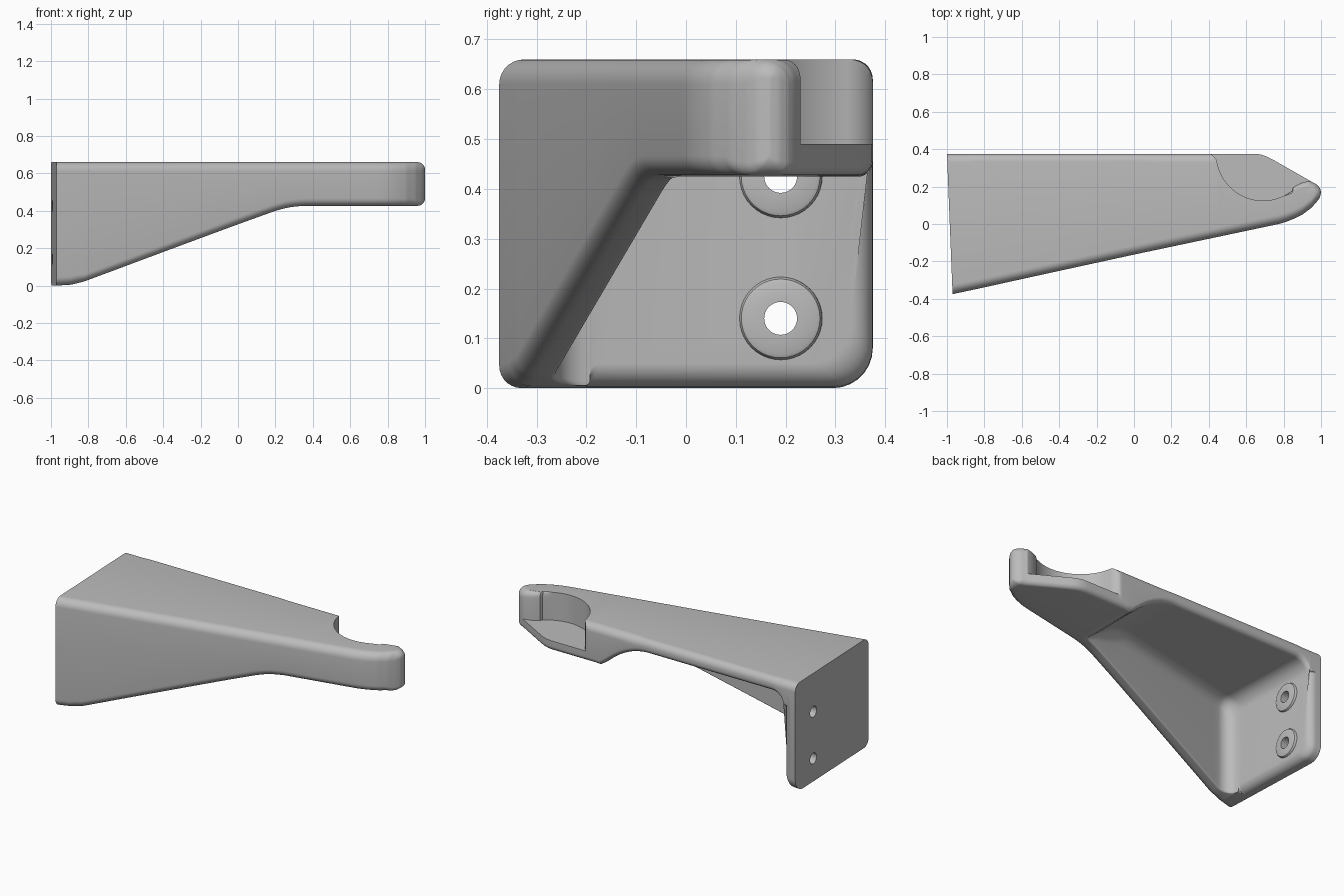
import bpy, bmesh
from math import sin, cos, pi, sqrt, radians
from mathutils import Matrix

cube = bpy.data.objects.get("Cube")
if cube:
    bpy.data.objects.remove(cube, do_unlink=True)

grey = bpy.data.materials.new("plain grey")
grey.use_nodes = True
grey.diffuse_color = (0.5, 0.5, 0.5, 1)
grey.node_tree.nodes["Principled BSDF"].inputs["Base Color"].default_value = (0.5, 0.5, 0.5, 1)

TOP, BACK, PLATE_X, FILLET, EDGE = 0.66, 0.375, -0.92, 0.085, 0.045
HOLES = ((0.19, 0.14), (0.19, 0.425))

# Outline curves along the arm: lower edge, front edge and back edge
LOWER = [(-1, 0), (-.92, .005), (-.85, .022), (-.78, .047), (.2, .4), (.27, .419), (.35, .427), (1, .427)]
FRONT = [(-1, -.375), (.75, -.005), (.79, .004), (.84, .02), (.9, .05), (.95, .088), (.98, .122),
         (.994, .143), (1, .165)]
REAR = [(-1, BACK), (.65, BACK), (.68, .372), (.72, .357), (.95, .226), (.97, .216), (.985, .204),
        (.996, .187), (1, .17)]


def along(table, x):
    for (x0, v0), (x1, v1) in zip(table, table[1:]):
        if x <= x1:
            return v0 + (v1 - v0) * (x - x0) / (x1 - x0)
    return table[-1][1]


def finish(bm, name, smooth=True):
    bmesh.ops.recalc_face_normals(bm, faces=bm.faces)
    mesh = bpy.data.meshes.new(name)
    bm.to_mesh(mesh)
    bm.free()
    mesh.materials.append(grey)
    obj = bpy.data.objects.new(name, mesh)
    bpy.context.collection.objects.link(obj)
    if smooth:
        shade(obj)
    return obj


def shade(obj):
    bpy.ops.object.select_all(action='DESELECT')
    obj.select_set(True)
    bpy.context.view_layer.objects.active = obj
    bpy.ops.object.shade_smooth_by_angle(angle=radians(32))


def skin(rings):
    """Closed mesh through rings of points."""
    bm = bmesh.new()
    rings = [[bm.verts.new(p) for p in ring] for ring in rings]
    for r0, r1 in zip(rings, rings[1:]):
        for i in range(len(r0)):
            j = (i + 1) % len(r0)
            bm.faces.new((r0[i], r0[j], r1[j], r1[i]))
    bm.faces.new(rings[0])
    bm.faces.new(rings[-1])
    bmesh.ops.remove_doubles(bm, verts=bm.verts, dist=0.0001)
    bmesh.ops.dissolve_degenerate(bm, edges=bm.edges, dist=0.0001)
    return bm


def section(x, solid, e=0):
    """Rounded angle-shaped cross-section; a full block when solid, its rim drawn in by e."""
    zb, yf, yb, zt = along(LOWER, x), along(FRONT, x), along(REAR, x), TOP
    if x > 0.96:                                   # round the nose
        s = 0.04 - sqrt(max(0, 0.04 ** 2 - (x - 0.96) ** 2))
        zb, zt = zb + s, zt - s
    gap = max(0, FILLET - max(0, x - PLATE_X))     # fillet against the wall plate
    drop = FILLET - sqrt(FILLET ** 2 - gap ** 2)
    rise = max(0, x / 0.31)                        # cavity runs out into the solid end
    yi = min(yf + 0.08 + drop, (yf + yb) / 2)
    zi = zb + e if solid else max(zb, TOP - 0.08 - drop - 0.15 * rise ** 2)
    half = (yb - yf) * 0.49
    thick, deep = (zt - zi) / 2, (zi - zb) / 2
    plate = solid and x < 0
    r6 = min(.08 if plate else .03, thick, (yb - yi) * .49)
    zj = TOP - 0.1 - FILLET / 2 if plate else zi + r6
    corners = [
        (yb, zt, min(.045, half, thick), (0, -1), (-1, 0)),
        (yf, zt, min(.05, half), (1, 0), (0, -1)),
        (yf, zb, min(.045, (yi - yf) * .49), (0, 1), (1, 0)),
        (yi, zb, min(.01, deep), (-1, 0), (0, 1)),
        (yi, zi, min(.07, deep, (yb - yi) * .49), (0, -1), (1, 0)),
        (yb - e, zi, r6, (-1, 0), (0, 1)),
        (yb - e, zj, e / 2, (0, -1), (1, 0)),
        (yb, zj, e / 2, (-1, 0), (0, 1)),
    ]
    lean = 0.03 * max(0, min(1, -x / 0.85))        # the wall face leans slightly
    points = []
    for y, z, r, a, b in corners:
        for k in range(8):
            t = k / 7 * pi / 2
            u, v = r * (1 - sin(t)), r * (1 - cos(t))
            py = y + a[0] * u + b[0] * v
            pz = z + a[1] * u + b[1] * v
            points.append((x + lean * (BACK - py) / 0.75, py, pz))
    return points


# Arm and wall plate, skinned through the sections
quarter = [k / 8 * pi / 2 for k in range(9)]
rings = [section(-1, True)]
rings += [section(PLATE_X - EDGE * (1 - sin(t)), True, EDGE * (1 - cos(t))) for t in quarter]
rings += [section(PLATE_X + FILLET * (1 - cos(t)), False) for t in quarter]
rings += [section(-.83 + .035 * k, False) for k in range(1, 48)]
rings += [section(.85 + .15 * sin(k / 24 * pi / 2), False) for k in range(1, 25)]
bracket = finish(skin(rings), "bracket_arm", False)

# Cradle cutter: a round hollow above the ledge, flaring over the horn to round its top
hollow = [(.38, .5), (.4, .378), (.415, .372), (.428, .36)]
hollow += [(.69 - .25 * cos(t), .375 - .25 * sin(t)) for t in (radians(8 + 4 * k) for k in range(31))]
hollow += [(.85, .196), (.865, .205), (.88, .213), (.9, .222), (.93, .229), (.96, .231), (1.1, .231), (1.1, .5)]
layers = [(.49, 0), (.625, 0)]
layers += [(.625 + .035 * sin(t), .035 * (1 - cos(t))) for t in quarter[2:8]]
layers += [(.8, .035)]


def flare(x, y, amount):
    return y - amount * max(0, min(1, (x - .8) / .1)) if y < .4 else y


cutters = [finish(skin([[(x, flare(x, y, f), z) for x, y in hollow] for z, f in layers]), "cradle_cutter", False)]

# Screw hole cutters
for y, z in HOLES:
    bm = bmesh.new()
    bmesh.ops.create_cone(bm, cap_ends=True, segments=40, radius1=.033, radius2=.033, depth=.3,
                          matrix=Matrix.Translation((-.95, y, z)) @ Matrix.Rotation(pi / 2, 4, 'Y'))
    cutters.append(finish(bm, "hole_cutter", False))

for cutter in cutters:
    cutter.hide_render = True
    mod = bracket.modifiers.new("cut", 'BOOLEAN')
    mod.operation, mod.solver, mod.object = 'DIFFERENCE', 'EXACT', cutter
    bpy.context.view_layer.objects.active = bracket
    bpy.ops.object.modifier_apply(modifier=mod.name)
for cutter in cutters:
    bpy.data.objects.remove(cutter, do_unlink=True)
shade(bracket)

# Raised washers round the screw holes
for n, (y, z) in enumerate(HOLES):
    bm = bmesh.new()
    profile = [(.033, -.93), (.033, -.9), (.072, -.9), (.079, -.903), (.083, -.91), (.085, -.93)]
    loop = [bm.verts.new((x, y + r, z)) for r, x in profile]
    edges = [bm.edges.new((loop[i], loop[(i + 1) % len(loop)])) for i in range(len(loop))]
    bmesh.ops.spin(bm, geom=loop + edges, cent=(0, y, z), axis=(1, 0, 0), angle=2 * pi, steps=40)
    bmesh.ops.remove_doubles(bm, verts=bm.verts, dist=0.0001)
    finish(bm, ("lower", "upper")[n] + "_screw_boss")
